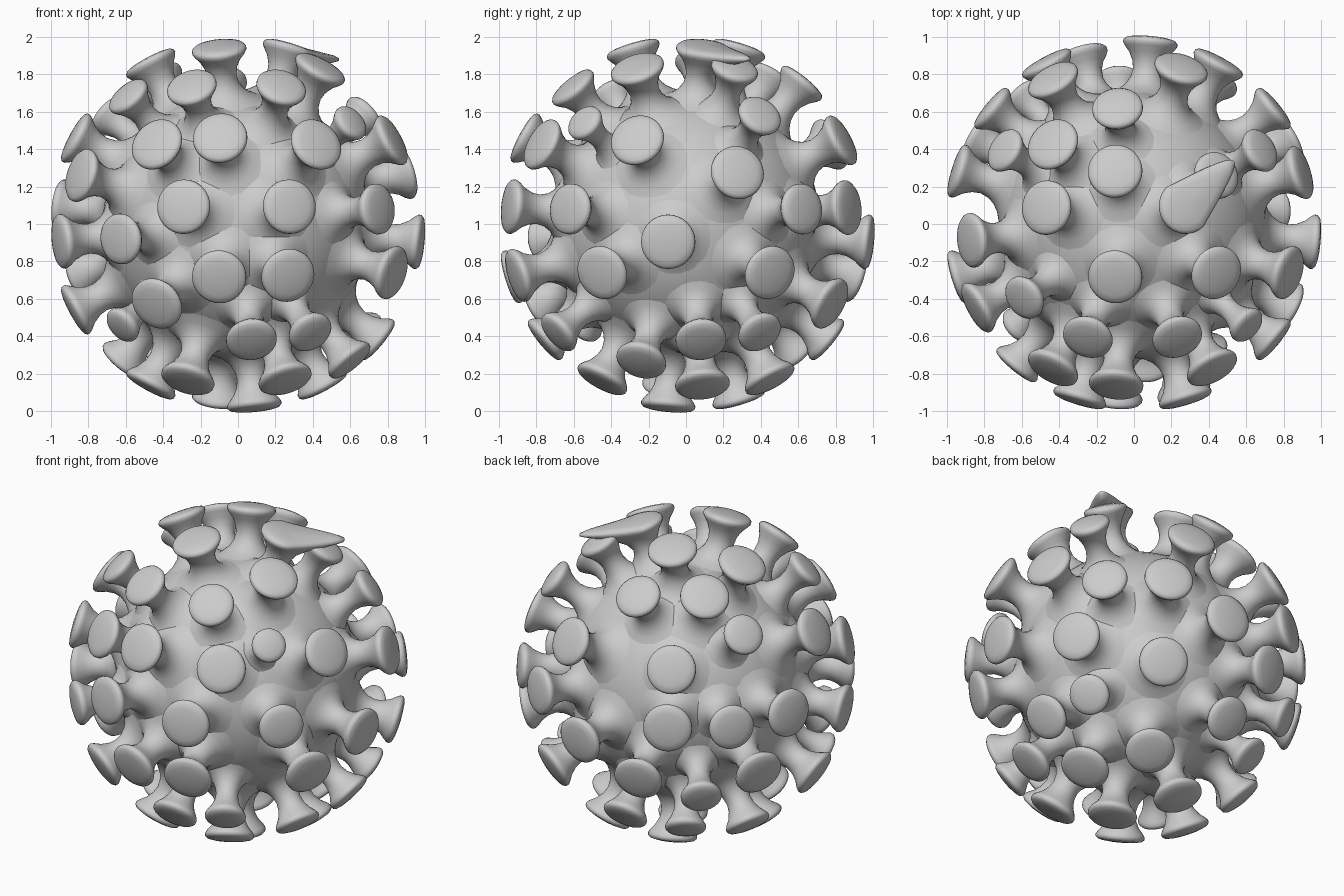
import bpy, bmesh, math
from mathutils import Vector

if "Cube" in bpy.data.objects:
    bpy.data.objects.remove(bpy.data.objects["Cube"])

CENTRE = Vector((-0.008, 0.0, 1.0))
STEPS = 32

# Studs sit on an 8 x 8 grid on each side of a rounded cube (signed cell numbers, 1 to 4)
FRONT = [(-2, 1), (2, 1), (-1, -2), (2, -2), (-1, 3), (-3, 3), (3, 3), (-4, -1),
         (-3, -3), (1, -4), (3, -4)]
RIGHT = [(-1, -1), (2, 2), (-2, 3), (-3, -2), (3, -2), (4, 1), (-4, 1), (3, 4),
         (1, -4), (3, -4), (-4, 4)]
TOP = [(-1, 2), (-1, -2), (2, 1), (-1, 4), (-3, 1), (-3, 3), (3, -2), (-4, -3),
       (-2, -4), (2, -4), (3, 2)]
BACK = [(-3, 3), (-3, 1), (2, 3), (3, 1), (1, -1), (-2, -2), (-4, -3), (3, -3), (-1, -4)]
LEFT = [(4, 1), (3, 4), (3, -2), (2, 1), (-1, 3), (-3, 2), (-2, -1), (-1, -3), (-4, -4)]
BOTTOM = [(4, -2), (3, 1), (2, -3), (1, -1), (2, 3), (-1, 2), (-3, 4), (-3, -1),
          (-4, 2), (-2, -3)]
SIDES = {
    "front": (FRONT, lambda u, v: (u, -1, v)),
    "right": (RIGHT, lambda u, v: (1, u, v)),
    "top": (TOP, lambda u, v: (u, v, 1)),
    "back": (BACK, lambda u, v: (u, 1, v)),
    "left": (LEFT, lambda u, v: (-1, u, v)),
    "bottom": (BOTTOM, lambda u, v: (u, v, -1)),
}

# Stud profile: (radius, distance from the centre)
PROFILE = [(0.205, 0.685), (0.15, 0.713), (0.113, 0.745), (0.089, 0.785), (0.079, 0.83),
           (0.086, 0.875), (0.108, 0.92), (0.135, 0.952), (0.146, 0.970), (0.145, 0.985),
           (0.132, 0.997), (0.10, 1.005), (0.05, 1.010)]


def cell(i):
    return math.copysign(math.tan(math.radians((abs(i) - 0.5) * 11.25)), i)


def stud(name, direction, scale=1.0, tip=None):
    d = direction.normalized()
    if tip is not None:
        u = (tip - d * tip.dot(d)).normalized()
        reach = tip.dot(u)
    else:
        u, reach = d.orthogonal().normalized(), 0
    w = d.cross(u)

    def place(a, b, h):
        # Pull one side of the cap out into a pointed drop
        if reach and a > 0 and h > 0.84:
            f = min(a / 0.146, 1.0)
            k = min((h - 0.84) / 0.13, 1.0)
            a += k * (reach * f ** 1.3 - a)
            b *= 1 - 0.4 * f * k
            h += 0.05 * f * f * k
        return CENTRE + u * a + w * b + d * h

    bm = bmesh.new()
    rings = []
    for r, h in PROFILE:
        r *= scale
        rings.append([bm.verts.new(place(r * math.cos(2 * math.pi * s / STEPS),
                                         r * math.sin(2 * math.pi * s / STEPS), h))
                      for s in range(STEPS)])
    for lo, hi in zip(rings, rings[1:]):
        for s in range(STEPS):
            n = (s + 1) % STEPS
            bm.faces.new((lo[s], lo[n], hi[n], hi[s]))
    pole = bm.verts.new(place(0, 0, 1.012))
    for s in range(STEPS):
        bm.faces.new((rings[-1][s], rings[-1][(s + 1) % STEPS], pole))
    for f in bm.faces:
        f.smooth = True
    me = bpy.data.meshes.new(name)
    bm.to_mesh(me)
    bm.free()
    bpy.context.collection.objects.link(bpy.data.objects.new(name, me))


# Round core
bpy.ops.mesh.primitive_uv_sphere_add(segments=64, ring_count=32, radius=0.717, location=CENTRE)
core = bpy.context.object
core.name = "core"
bpy.ops.object.shade_smooth()

# Flared studs, smaller towards the corners of the grid
for side, (cells, to_dir) in SIDES.items():
    for n, (i, j) in enumerate(cells):
        a, b = cell(i), cell(j)
        direction = Vector(to_dir(a * (1 + 0.12 * b * b), b * (1 + 0.12 * a * a)))
        size = {7: 0.83, 8: 0.7}.get(abs(i) + abs(j), 1.0)
        if 4 in (abs(i), abs(j)) and size == 1.0:
            size = 0.93
        tip = None
        if side == "top" and (i, j) == (2, 1):
            tip = Vector((0.55, 0.34, 0.90))
        if side == "top" and (i, j) == (3, 2):
            size = 0.88
        stud(f"{side}_stud_{n + 1}", direction, size, tip)
